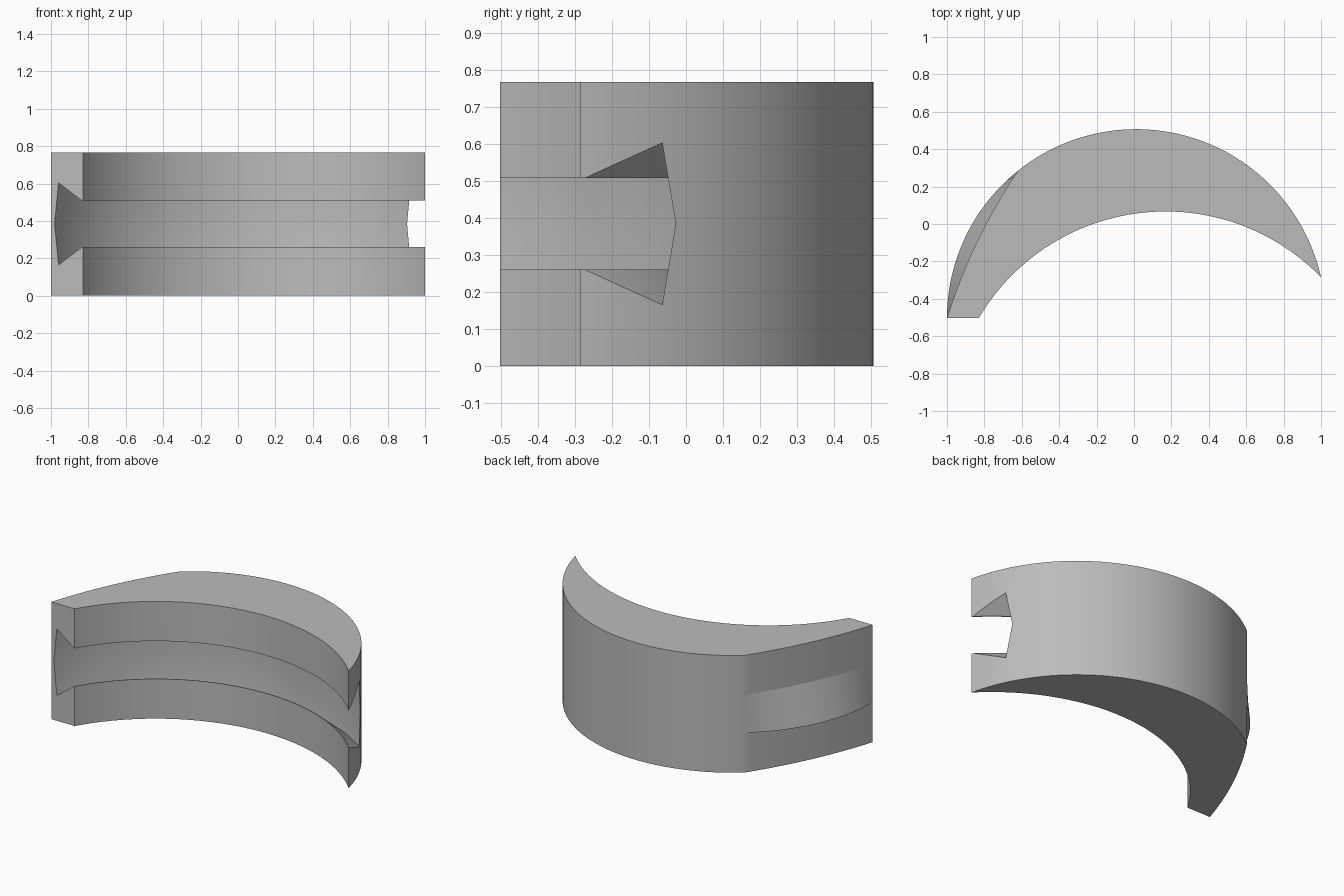
import bpy, bmesh, math
from mathutils import Vector

cube = bpy.data.objects.get("Cube")
if cube:
    bpy.data.objects.remove(cube, do_unlink=True)

HEIGHT = 0.767
MOUTH_LOW, MOUTH_HIGH = 0.26, 0.508
OUTER, OUTER_R = Vector((0.008, -0.504)), 1.009
INNER, INNER_R = Vector((0.17, -1.092)), 1.164
TIP, KINK = Vector((1.0, -0.285)), Vector((-0.62, 0.285))
HEEL_OUT, HEEL_IN = Vector((-1.0, -0.503)), Vector((-0.83, -0.503))

grey = bpy.data.materials.new("plain grey")
grey.use_nodes = True
grey.diffuse_color = (0.5, 0.5, 0.5, 1)
grey.node_tree.nodes["Principled BSDF"].inputs["Base Color"].default_value = (0.5, 0.5, 0.5, 1)


def arc(center, start, end, count):
    """Points on an arc from start to end, blending the radius."""
    a, b = start - center, end - center
    a0, a1 = math.atan2(a.y, a.x), math.atan2(b.y, b.x)
    a1 += 2 * math.pi * round((a0 - a1) / (2 * math.pi))
    pts = []
    for i in range(count + 1):
        t = i / count
        ang, r = a0 + (a1 - a0) * t, a.length * (1 - t) + b.length * t
        pts.append(center + Vector((math.cos(ang), math.sin(ang))) * r)
    return pts


def finish(name, bm):
    bmesh.ops.recalc_face_normals(bm, faces=bm.faces)
    mesh = bpy.data.meshes.new(name)
    bm.to_mesh(mesh)
    bm.free()
    mesh.materials.append(grey)
    obj = bpy.data.objects.new(name, mesh)
    bpy.context.collection.objects.link(obj)
    return obj


def smooth(obj):
    bpy.ops.object.select_all(action='DESELECT')
    obj.select_set(True)
    bpy.context.view_layer.objects.active = obj
    bpy.ops.object.shade_smooth_by_angle(angle=math.radians(30))


# Shallow curve of the relieved outer wall near the heel
side = KINK - HEEL_OUT
bow = Vector((-side.y, side.x)).normalized() * 0.032
STEPS = 24
relief = [KINK.lerp(HEEL_OUT, i / STEPS) + bow * 4 * (i / STEPS) * (1 - i / STEPS)
          for i in range(STEPS + 1)]

# Crescent body: one outline raised to full height
outline = arc(OUTER, TIP, KINK, 64) + relief[1:] + arc(INNER, HEEL_IN, TIP, 64)[:-1]
bm = bmesh.new()
base = bm.faces.new([bm.verts.new((p.x, p.y, 0)) for p in outline])
raised = bmesh.ops.extrude_face_region(bm, geom=[base])["geom"]
bmesh.ops.translate(bm, vec=(0, 0, HEIGHT),
                    verts=[v for v in raised if isinstance(v, bmesh.types.BMVert)])
body = finish("crescent_body", bm)

# Dovetail cutter swept along the inner arc
profile = [(1.0, MOUTH_LOW), (INNER_R, MOUTH_LOW), (1.274, 0.165), (1.293, 0.384),
           (1.274, 0.603), (INNER_R, MOUTH_HIGH), (1.0, MOUTH_HIGH)]
bm = bmesh.new()
rings = []
for i in range(97):
    ang = math.radians(10 + 160 * i / 96)
    rings.append([bm.verts.new((INNER.x + r * math.cos(ang), INNER.y + r * math.sin(ang), z))
                  for r, z in profile])
n = len(profile)
for a, b in zip(rings, rings[1:]):
    for j in range(n):
        bm.faces.new((a[j], a[(j + 1) % n], b[(j + 1) % n], b[j]))
bm.faces.new(rings[0])
bm.faces.new(rings[-1])
cutter = finish("groove_cutter", bm)
cutter.hide_render = True
cutter.hide_viewport = True

groove = body.modifiers.new("dovetail groove", 'BOOLEAN')
groove.operation, groove.solver, groove.object = 'DIFFERENCE', 'EXACT', cutter
bpy.context.view_layer.objects.active = body
bpy.ops.object.modifier_apply(modifier=groove.name)
bpy.data.objects.remove(cutter, do_unlink=True)
smooth(body)

# Ramp on the relieved wall, sloping out to the full outer radius
bm = bmesh.new()
rows = []
for wall, rim in zip(relief, arc(OUTER, KINK, HEEL_OUT, STEPS)):
    rows.append([bm.verts.new((p.x, p.y, z)) for p, z in
                 ((wall, MOUTH_HIGH), (rim, MOUTH_LOW), (wall, MOUTH_LOW))])
for a, b in zip(rows, rows[1:]):
    for j in range(3):
        k = (j + 1) % 3
        bm.faces.new((a[j], a[k], b[k], b[j]))
bmesh.ops.remove_doubles(bm, verts=bm.verts, dist=0.0005)
smooth(finish("outer_ramp", bm))
